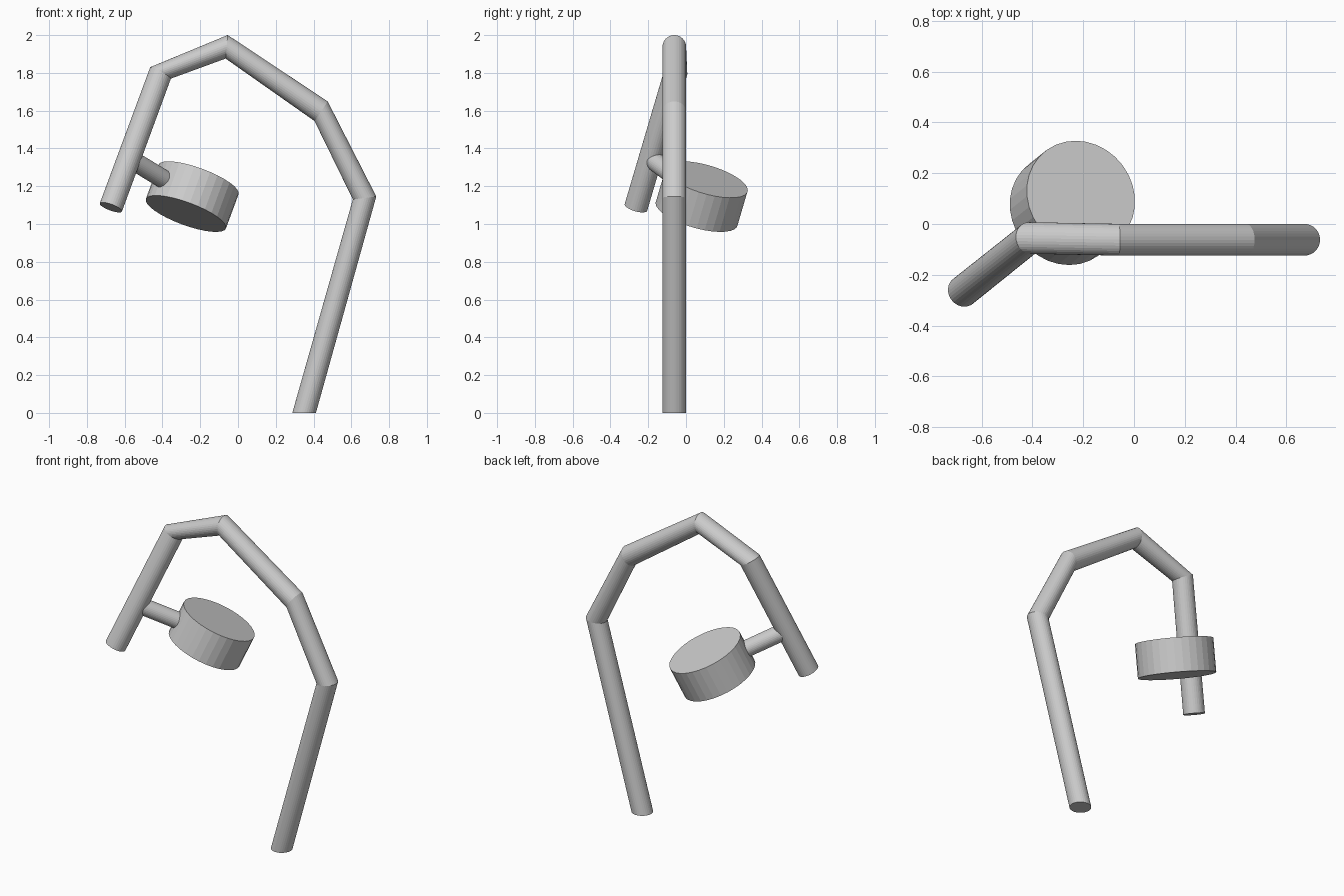
import bpy, bmesh, math
from mathutils import Vector

if "Cube" in bpy.data.objects:
    bpy.data.objects.remove(bpy.data.objects["Cube"])

SIDES = 32


def lofted_tube(name, rings, radius):
    """Flat-shaded capped tube through (centre, normal) rings."""
    bm = bmesh.new()
    loops = []
    for centre, normal in rings:
        c, n = Vector(centre), Vector(normal).normalized()
        u = Vector((0, 1, 0))
        u = (u - n * u.dot(n)).normalized()
        v = n.cross(u)
        angles = [2 * math.pi * i / SIDES for i in range(SIDES)]
        loops.append([bm.verts.new(c + radius * (u * math.cos(a) + v * math.sin(a)))
                      for a in angles])
    for a, b in zip(loops, loops[1:]):
        for i in range(SIDES):
            j = (i + 1) % SIDES
            bm.faces.new((a[i], a[j], b[j], b[i]))
    bm.faces.new(loops[0][::-1])
    bm.faces.new(loops[-1])
    bmesh.ops.recalc_face_normals(bm, faces=bm.faces)
    mesh = bpy.data.meshes.new(name)
    bm.to_mesh(mesh)
    bm.free()
    obj = bpy.data.objects.new(name, mesh)
    bpy.context.collection.objects.link(obj)
    return obj


def tilt(degrees, y=0.0):
    a = math.radians(degrees)
    return (math.cos(a), y, math.sin(a))


# Bent pole: ring centres and the direction each ring faces
elbow = Vector((-0.41, -0.055, 1.80))
tip = Vector((-0.673, -0.265, 1.088))
arm_axis = (tip - elbow).normalized()
lofted_tube("bent_pole", [
    ((0.35, -0.062, 0), (0, 0, 1)),
    ((0.67, -0.062, 1.138), tilt(97)),
    ((0.44, -0.062, 1.597), tilt(146)),
    ((-0.06, -0.062, 1.938), tilt(175)),
    (elbow, tilt(241, -0.12)),
    (tip, arm_axis),
], 0.0625)

# Drum, parallel to the last pole section
drum_centre = Vector((-0.2425, 0.083, 1.145))
half = arm_axis * 0.1
lofted_tube("drum", [(drum_centre + half, -arm_axis), (drum_centre - half, -arm_axis)], 0.226)

# Connecting rod from the pole to the drum
root = elbow + arm_axis * (drum_centre - elbow).dot(arm_axis)
direction = (drum_centre - root).normalized()
lofted_tube("connecting_rod", [(root, direction),
                               (drum_centre - direction * 0.18, direction)], 0.05)
